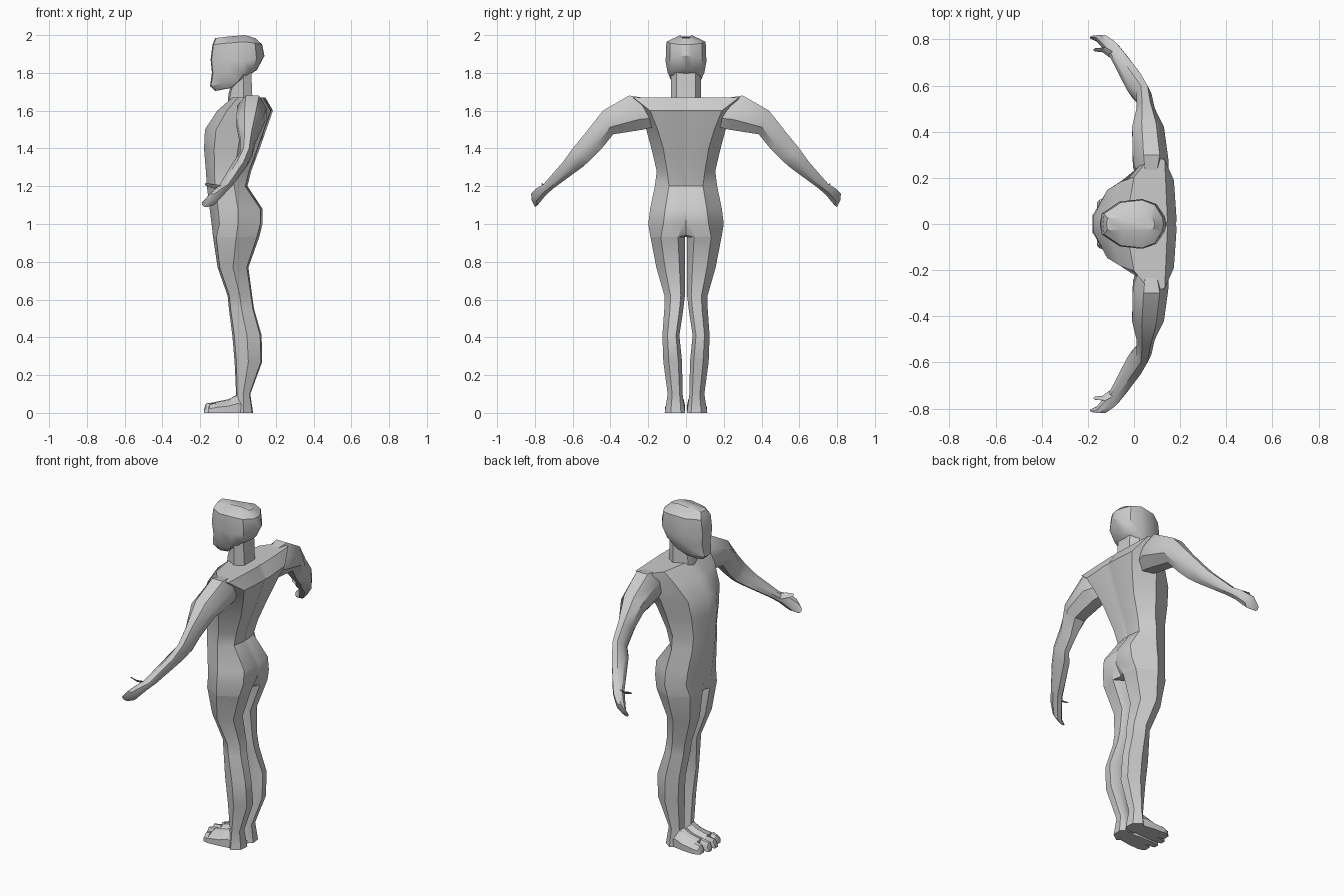
import bpy, bmesh, math


def loft(name, rings, mirror=False):
    """Skin a list of equal-length point rings and close both ends."""
    bm = bmesh.new()
    vs = [[bm.verts.new(p) for p in r] for r in rings]
    n = len(rings[0])
    for a, b in zip(vs, vs[1:]):
        for i in range(n):
            j = (i + 1) % n
            bm.faces.new((a[i], a[j], b[j], b[i]))
    bm.faces.new(vs[0])
    bm.faces.new(vs[-1])
    bmesh.ops.recalc_face_normals(bm, faces=bm.faces)
    me = bpy.data.meshes.new(name)
    bm.to_mesh(me)
    bm.free()
    ob = bpy.data.objects.new(name, me)
    bpy.context.collection.objects.link(ob)
    if mirror:
        m = ob.modifiers.new("Mirror", 'MIRROR')
        m.use_axis = (False, True, False)
    return ob


def symmetric(half):
    """Close a half ring (first and last points on y = 0)."""
    return half + [(x, -y, z) for x, y, z in half[-2:0:-1]]


# Legs: z, front x, back x, inner y, outer y
legs = []
for z, xf, xb, yi, yo in [
        (0.93, -.132, .112, .006, .188),
        (0.77, -.108, .055, .004, .157),
        (0.62, -.055, .075, .006, .114),
        (0.55, -.048, .085, .014, .115),
        (0.41, -.03, .125, .035, .125),
        (0.27, -.018, .128, .021, .12),
        (0.10, -.01, .065, .018, .097),
        (0.00, -.02, .08, .005, .113)]:
    dx, dy = xb - xf, yo - yi
    legs.append([(xf + dx * u, yi + dy * v, z) for u, v in
                 [(0, .15), (.07, .65), (.5, 1), (.95, .7), (1, .2), (.75, 0), (.25, 0)]])
loft("leg", legs, True)

# Torso, starting flush on the leg tops
# z, front x, widest x, half width, back x, back half width
torso = [symmetric([(-.12, 0, .93)] + legs[0][:5] + [(.09, 0, .94)])]
for z, xf, xm, w, xb, wb in [
        (1.00, -.14, 0, .20, .13, .12),
        (1.08, -.15, 0, .19, .13, .11),
        (1.20, -.165, -.02, .165, .05, .09),
        (1.28, -.17, -.02, .155, .07, .10),
        (1.40, -.18, 0, .183, .115, .12),
        (1.50, -.175, .02, .21, .15, .15),
        (1.60, -.11, .06, .26, .185, .19),
        (1.67, -.03, .07, .29, .145, .28)]:
    torso.append(symmetric([(xf, 0, z), (xf, .035, z),
                            (xf + .3 * (xm - xf), .7 * w, z), (xm, w, z),
                            (xb - .012, wb, z), (xb, .015, z), (xb - .005, 0, z)]))
loft("torso", torso)

# Neck
loft("neck", [symmetric([(xf, 0, zf), (xf + .01, .04, zf), (xm, .08, z),
                         (xb, .05, z), (xb, 0, z)])
              for xf, zf, xm, xb, z in [(-.055, 1.64, .03, .08, 1.65),
                                        (-.05, 1.69, .03, .075, 1.69),
                                        (-.03, 1.76, .03, .07, 1.82)]])

# Head: front (x, z, half width), middle, back
head = []
for f, m, b in [
        ((-.12, 1.705, .02), (-.05, 1.72, .045), (.02, 1.77, .03)),
        ((-.148, 1.73, .03), (-.01, 1.76, .078), (.06, 1.79, .035)),
        ((-.138, 1.80, .04), (.01, 1.80, .097), (.10, 1.815, .035)),
        ((-.145, 1.87, .045), (.02, 1.86, .108), (.14, 1.89, .03)),
        ((-.135, 1.95, .045), (.02, 1.965, .104), (.128, 1.95, .03)),
        ((-.12, 1.985, .025), (.02, 2.0, .03), (.09, 1.985, .02))]:
    head.append(symmetric([(f[0], 0, f[1]), (f[0] + .005, f[2], f[1]),
                           ((f[0] + m[0]) / 2, m[2] * .9, (f[1] + m[1]) / 2),
                           (m[0] + .015, m[2], m[1]),
                           (m[0] * .35 + b[0] * .65, m[2] * .8, (m[1] + b[1]) / 2),
                           (b[0] - .005, b[2], b[1]), (b[0], 0, b[1])]))
loft("head", head)


# Arms: top (y, z), bottom (y, z), front x, back x
def limb_ring(t, b, xf, xb):
    pts = []
    for u, v in [(.3, 0), (.75, 0), (1, .35), (1, .7), (.7, 1), (.25, 1), (0, .7), (0, .3)]:
        pts.append((xf + (xb - xf) * u, t[0] + (b[0] - t[0]) * v, t[1] + (b[1] - t[1]) * v))
    return pts


loft("arm", [limb_ring(*r) for r in [
    ((.17, 1.66), (.15, 1.52), .03, .11),
    ((.30, 1.68), (.225, 1.50), -.005, .15),
    ((.44, 1.60), (.385, 1.475), -.008, .13),
    ((.53, 1.485), (.45, 1.395), .012, .09),
    ((.60, 1.40), (.51, 1.335), .01, .075),
    ((.65, 1.33), (.55, 1.30), -.03, .05),
    ((.755, 1.21), (.70, 1.19), -.10, -.035),
    ((.79, 1.19), (.74, 1.155), -.13, -.065),
    ((.82, 1.16), (.785, 1.10), -.165, -.11),
    ((.817, 1.125), (.80, 1.09), -.19, -.15)]], True)
loft("thumb", [limb_ring(*r) for r in [
    ((.745, 1.205), (.72, 1.18), -.11, -.08),
    ((.765, 1.21), (.745, 1.19), -.145, -.115),
    ((.762, 1.217), (.748, 1.203), -.175, -.155)]], True)


# Feet and toes: x, height, inner y, outer y
def foot_ring(x, h, yi, yo):
    d = yo - yi
    return [(x, yi, 0), (x, yi, h * .7), (x, yi + d * .25, h),
            (x, yi + d * .6, h * .95), (x, yo, h * .5), (x, yo, 0)]


loft("foot", [foot_ring(*r) for r in [(.05, .07, .015, .09), (0, .10, .012, .10),
                                      (-.05, .072, .008, .108), (-.12, .058, .006, .112)]], True)
loft("big_toe", [foot_ring(*r) for r in [(-.12, .057, .006, .050), (-.17, .05, .01, .045),
                                         (-.18, .02, .015, .04)]], True)
loft("small_toes", [foot_ring(*r) for r in [(-.12, .055, .054, .112), (-.15, .045, .056, .105),
                                            (-.16, .02, .06, .095)]], True)

# Smooth facets, sharp edges
bpy.ops.object.select_all(action='SELECT')
bpy.context.view_layer.objects.active = bpy.data.objects["torso"]
bpy.ops.object.shade_smooth_by_angle(angle=math.radians(35))
